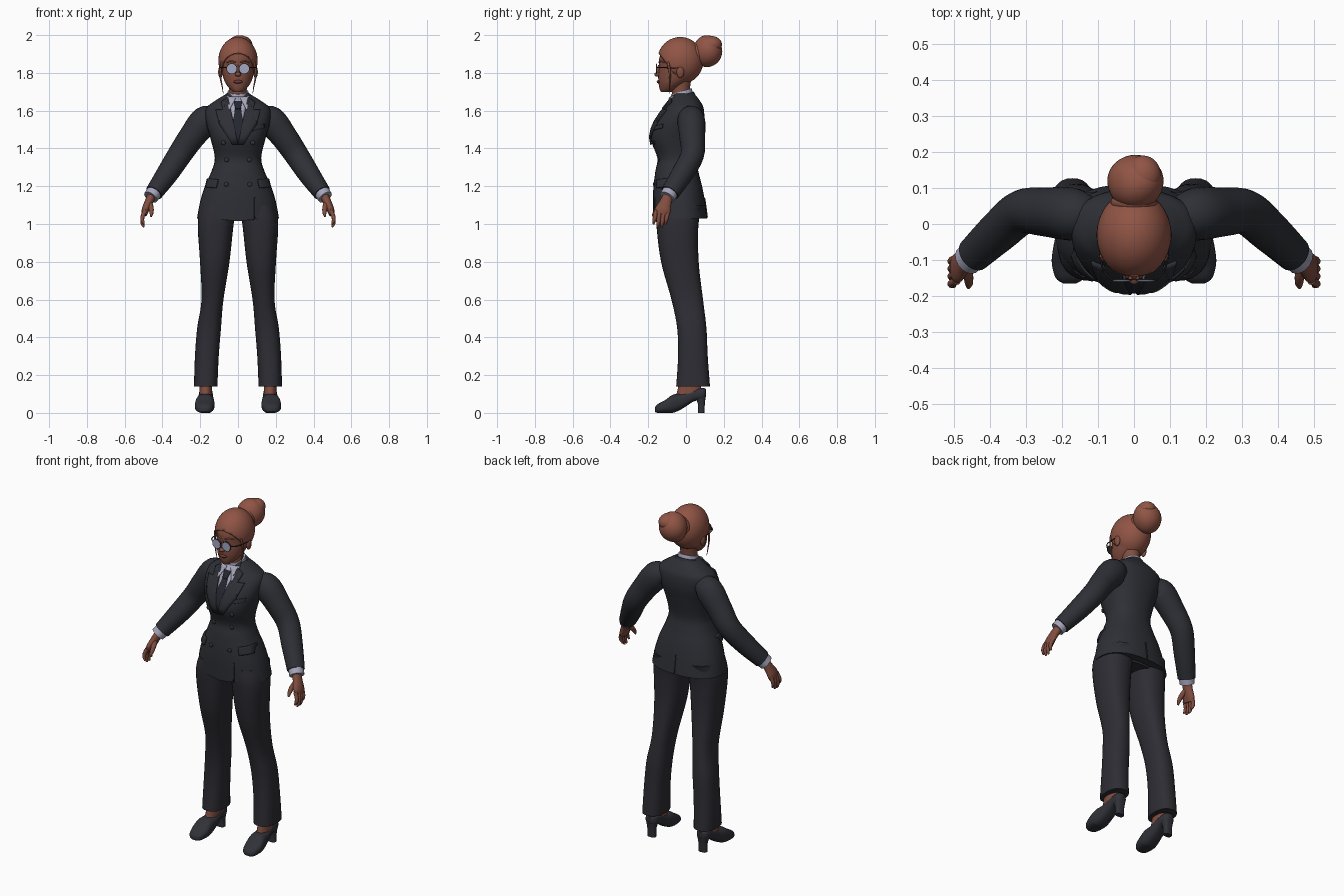
import bpy, bmesh, math
from mathutils import Vector, Matrix

cube = bpy.data.objects.get("Cube")
if cube:
    bpy.data.objects.remove(cube)


def material(name, r, g, b):
    m = bpy.data.materials.new(name)
    m.use_nodes = True
    m.diffuse_color = (r, g, b, 1)
    m.node_tree.nodes["Principled BSDF"].inputs["Base Color"].default_value = (r, g, b, 1)
    return m


suit = material("charcoal suit", .027, .029, .036)
trouser = material("charcoal trousers", .026, .026, .034)
leather = material("dark leather", .03, .031, .039)
silk = material("navy tie", .018, .02, .03)
cotton = material("lilac shirt", .38, .38, .50)
skin = material("brown skin", .22, .075, .05)
hair = material("auburn hair", .28, .09, .06)
lip = material("dark lips", .15, .04, .035)
lens = material("pale lens", .36, .39, .55)
metal = material("black frame", .02, .02, .022)


def finish(name, bm, mat, mirror=False, thick=0):
    """Turn a bmesh into a smooth object with crisp edges kept."""
    bmesh.ops.recalc_face_normals(bm, faces=bm.faces)
    for f in bm.faces:
        f.smooth = True
    for e in bm.edges:
        if len(e.link_faces) == 2 and e.calc_face_angle() > .8:
            e.smooth = False
    me = bpy.data.meshes.new(name)
    bm.to_mesh(me)
    bm.free()
    me.materials.append(mat)
    ob = bpy.data.objects.new(name, me)
    bpy.context.collection.objects.link(ob)
    if thick:
        s = ob.modifiers.new("thickness", 'SOLIDIFY')
        s.thickness, s.offset = thick, 0
    if mirror:
        ob.modifiers.new("mirror", 'MIRROR').use_mirror_merge = False
    return ob


def spline(rows, sub=5):
    """Smooth interpolation through rows of numbers."""
    out = []
    for i in range(len(rows) - 1):
        a, b, c, d = (rows[min(max(i + k, 0), len(rows) - 1)] for k in (-1, 0, 1, 2))
        for s in range(sub):
            t = s / sub
            out.append([q + t / 2 * (r - p + t * (2*p - 5*q + 4*r - s4 + t * (3*(q - r) + s4 - p)))
                        for p, q, r, s4 in zip(a, b, c, d)])
    return out + [list(rows[-1])]


def skin_rings(name, rings, mat, mirror):
    bm = bmesh.new()
    loops = [[bm.verts.new(p) for p in ring] for ring in rings]
    n = len(loops[0])
    for a, b in zip(loops, loops[1:]):
        for i in range(n):
            j = (i + 1) % n
            bm.faces.new((a[i], a[j], b[j], b[i]))
    bm.faces.new(loops[0])
    bm.faces.new(loops[-1])
    return finish(name, bm, mat, mirror)


def loft(name, rows, mat, mirror=False, axis='z', power=2, slope=0, n=32):
    """Rows: position on axis, centre x, half width, low and high of the other axis."""
    rings = []
    for t, cx, hw, lo, hi in spline(rows):
        ring = []
        for i in range(n):
            c, s = math.cos(math.tau * i / n), math.sin(math.tau * i / n)
            u = cx + hw * math.copysign(abs(c) ** (2 / power), c)
            v = (lo + hi) / 2 + (hi - lo) / 2 * math.copysign(abs(s) ** (2 / power), s)
            ring.append((u, v, t + slope * v) if axis == 'z' else (u, t, v))
        rings.append(ring)
    return skin_rings(name, rings, mat, mirror)


def tube(name, rows, mat, mirror=True, n=16):
    """Rows: x, y, z, radius along depth, radius across."""
    pts = spline(rows)
    rings = []
    for i, p in enumerate(pts):
        tan = Vector(pts[min(i + 1, len(pts) - 1)][:3]) - Vector(pts[max(i - 1, 0)][:3])
        across = tan.cross(Vector((0, 1, 0))).normalized()
        depth = across.cross(tan).normalized()
        rings.append([Vector(p[:3]) + depth * p[3] * math.cos(math.tau * k / n)
                      + across * p[4] * math.sin(math.tau * k / n) for k in range(n)])
    return skin_rings(name, rings, mat, mirror)


def ball_mesh(loc, size):
    bm = bmesh.new()
    bmesh.ops.create_uvsphere(bm, u_segments=32, v_segments=20, radius=1,
                              matrix=Matrix.Translation(loc) @ Matrix.Diagonal((*size, 1)))
    return bm


def ball(name, loc, size, mat, mirror=False):
    return finish(name, ball_mesh(loc, size), mat, mirror)


# Jacket body
body = [(1.03, 0, .217, -.172, .112), (1.12, 0, .2, -.175, .1), (1.2, 0, .175, -.172, .085),
        (1.28, 0, .14, -.162, .065), (1.35, 0, .123, -.152, .055), (1.45, 0, .145, -.185, .075),
        (1.54, 0, .17, -.162, .095), (1.61, 0, .17, -.115, .094), (1.65, 0, .125, -.085, .075),
        (1.69, 0, .06, -.07, .045)]
POWER = 2.3
jacket = loft("jacket_body", body, suit, power=POWER)
for v in jacket.data.vertices:      # hem dips at the front centre
    if v.co.z < 1.06 and v.co.y < 0:
        v.co.z -= .015 * max(0, 1 - abs(v.co.x) / .15)
dense = spline(body)


def surface(x, z, side):
    """Depth of the jacket surface at x and z."""
    z = min(max(z, dense[0][0]), dense[-1][0] - .001)
    for a, b in zip(dense, dense[1:]):
        if a[0] <= z < b[0]:
            break
    t = (z - a[0]) / (b[0] - a[0])
    _, _, w, lo, hi = [p + t * (q - p) for p, q in zip(a, b)]
    k = max(0, 1 - abs(x / w) ** POWER) ** (1 / POWER)
    return (lo + hi) / 2 + side * (hi - lo) / 2 * k


def patch(name, outline, lift, mat, mirror=False, side=-1, thick=.005):
    """Thin cloth plate laid on the jacket."""
    bm = bmesh.new()
    bm.faces.new([bm.verts.new((x, 0, z)) for x, z in outline])
    bmesh.ops.triangulate(bm, faces=bm.faces)
    bmesh.ops.subdivide_edges(bm, edges=bm.edges, cuts=5, use_grid_fill=True)
    for v in bm.verts:
        v.co.y = surface(v.co.x, v.co.z, side) + side * lift
    return finish(name, bm, mat, mirror, thick)


# Shirt front, tie, lapels and jacket details
patch("shirt_front", [(-.055, 1.675), (.055, 1.675), (0, 1.44)], .002, cotton)
patch("tie_blade", [(-.013, 1.62), (.013, 1.62), (.032, 1.52), (0, 1.43), (-.032, 1.52)], .006, silk)
patch("tie_knot", [(-.022, 1.65), (.022, 1.65), (.014, 1.61), (-.014, 1.61)], .012, silk)
patch("collar_point", [(.012, 1.665), (.062, 1.68), (.048, 1.6)], .01, cotton, True)
patch("lapel", [(.052, 1.67), (.09, 1.645), (.08, 1.605), (.118, 1.605), (.1, 1.53),
                (.03, 1.42), (0, 1.42)], .008, suit, True, thick=.008)
patch("pocket_flap", [(.105, 1.235), (.16, 1.24), (.172, 1.195), (.115, 1.19)], .006, suit, True, thick=.01)
patch("breast_pocket", [(.08, 1.515), (.14, 1.53), (.14, 1.508), (.08, 1.495)], .004, suit)
patch("front_edge", [(.086, 1.03), (.092, 1.03), (.092, 1.14), (.086, 1.14)], .002, suit)
patch("back_vent", [(-.003, 1.035), (.003, 1.035), (.003, 1.14), (-.003, 1.14)], .002, suit, side=1)
for i, (x, z) in enumerate([(.078, 1.43), (.06, 1.34), (.062, 1.21)]):
    ball(f"button_{i}", (x, surface(x, z, -1) - .003, z), (.012, .006, .012), leather, True)
loft("jacket_collar", [(1.64, 0, .085, -.07, .06), (1.675, 0, .072, -.07, .048),
                       (1.69, 0, .064, -.065, .042)], suit, slope=.25)
loft("shirt_collar", [(1.63, 0, .066, -.09, .04), (1.68, 0, .06, -.083, .036),
                      (1.71, 0, .054, -.078, .03)], cotton, slope=.3)

# Arms
tube("sleeve", [(.11, .015, 1.565, .05, .045), (.17, .027, 1.55, .073, .077),
                (.245, .033, 1.46, .068, .07), (.31, .033, 1.365, .062, .064),
                (.375, -.02, 1.265, .058, .058), (.445, -.085, 1.165, .05, .047)], suit, n=24)
tube("shirt_cuff", [(.435, -.076, 1.18, .043, .042), (.462, -.1, 1.142, .043, .04)], cotton)
tube("palm", [(.453, -.093, 1.155, .028, .024), (.473, -.108, 1.115, .032, .022),
              (.49, -.122, 1.075, .042, .02), (.497, -.128, 1.048, .036, .014)], skin)
for i, name in enumerate(("index", "middle", "ring", "little")):
    y = -.158 + .021 * i
    end = 1.0 - .016 * (i in (1, 2))
    tube(name + "_finger", [(.492, y, 1.07, .011, .012), (.505, y - .006, 1.04, .011, .011),
                            (.506, y - .01, end + .02, .01, .01), (.498, y - .014, end, .005, .005)], skin, n=10)
tube("thumb", [(.47, -.112, 1.115, .016, .016), (.46, -.145, 1.085, .014, .014),
               (.458, -.165, 1.06, .011, .011), (.46, -.176, 1.04, .005, .005)], skin, n=10)

# Trousers
loft("hips", [(1.2, 0, .15, -.14, .06), (1.08, 0, .19, -.155, .085), (1.02, 0, .15, -.12, .06)], trouser)
loft("trouser_leg", [(1.1, .1, .095, -.155, .09), (1.0, .118, .095, -.157, .066),
                     (.8, .123, .078, -.132, .067), (.6, .135, .058, -.077, .09),
                     (.45, .153, .063, -.047, .108), (.3, .165, .063, -.042, .115),
                     (.14, .171, .062, -.052, .127)], trouser, True, power=2.4)

# Feet and heeled shoes
loft("ankle", [(.2, .17, .034, -.03, .075), (.12, .171, .034, -.045, .08), (.07, .172, .034, -.06, .07)], skin, True)
loft("shoe", [(-.165, .178, .018, .006, .028), (-.15, .178, .039, 0, .046), (-.11, .177, .051, 0, .068),
              (-.07, .175, .05, 0, .096), (-.02, .172, .043, .022, .104), (.04, .17, .037, .06, .125),
              (.09, .17, .034, .07, .132), (.106, .17, .018, .085, .125)],
     leather, True, axis='y', power=2.6)
loft("shoe_heel", [(.09, .17, .033, .045, .105), (.05, .17, .025, .062, .1), (0, .17, .025, .064, .097)],
     leather, True, power=3)

# Neck and face
loft("neck", [(1.62, 0, .05, -.07, .03), (1.7, 0, .046, -.075, .02), (1.78, 0, .05, -.08, .03)], skin)
loft("head", [(1.698, 0, .022, -.132, -.08), (1.715, 0, .043, -.14, -.045), (1.745, 0, .066, -.145, .0),
              (1.78, 0, .079, -.147, .04), (1.82, 0, .086, -.143, .06), (1.88, 0, .087, -.141, .07),
              (1.93, 0, .073, -.115, .055), (1.965, 0, .04, -.07, .01)], skin)
ball("nose", (0, -.15, 1.792), (.016, .018, .012), skin)
ball("nose_bridge", (0, -.142, 1.815), (.009, .013, .028), skin)
ball("lips", (0, -.144, 1.753), (.025, .011, .009), lip)
ball("ear", (.093, -.03, 1.805), (.012, .02, .032), skin, True)
tube("eyebrow", [(.012, -.142, 1.855, .004, .004), (.035, -.136, 1.862, .004, .004),
                 (.06, -.114, 1.855, .003, .003)], hair, n=8)

# Glasses
for name, r, depth, y, mat in (("lens", .026, .005, -.157, lens), ("lens_rim", .0285, .004, -.155, metal)):
    bm = bmesh.new()
    bmesh.ops.create_cone(bm, cap_ends=True, segments=16, radius1=r, radius2=r, depth=depth,
                          matrix=Matrix.Translation((.033, y, 1.822)) @ Matrix.Rotation(math.pi / 2, 4, 'X'))
    finish(name, bm, mat, True)
tube("glasses_temple", [(.06, -.155, 1.828, .003, .003), (.088, -.12, 1.828, .003, .003),
                        (.098, -.035, 1.825, .003, .003)], metal, n=6)

# Hair cap, cut along the hairline
bm = ball_mesh((0, -.03, 1.865), (.1, .118, .121))
bmesh.ops.bisect_plane(bm, geom=bm.verts[:] + bm.edges[:] + bm.faces[:], plane_co=(0, -.05, 1.78),
                       plane_no=(0, -.12, -.09), clear_outer=True)
finish("hair_cap", bm, hair, thick=.008)
tube("loose_strand", [(.086, -.095, 1.86, .006, .006), (.094, -.085, 1.79, .005, .005),
                      (.084, -.088, 1.73, .003, .003), (.078, -.085, 1.69, .001, .001)], hair, n=8)

# Twisted bun
bm = ball_mesh((0, 0, 0), (.078, .077, .084))
for v in bm.verts:
    angle = math.atan2(v.co.z, v.co.x)
    v.co *= 1 + .04 * math.sin(2 * angle + v.co.y * 25) * (1 - abs(v.co.y) / .08)
bmesh.ops.translate(bm, verts=bm.verts, vec=(.004, .115, 1.915))
finish("bun", bm, hair)
ball("bun_twist", (.025, .135, 1.95), (.05, .055, .045), hair)
ball("bun_base", (0, .06, 1.9), (.065, .035, .065), hair)
